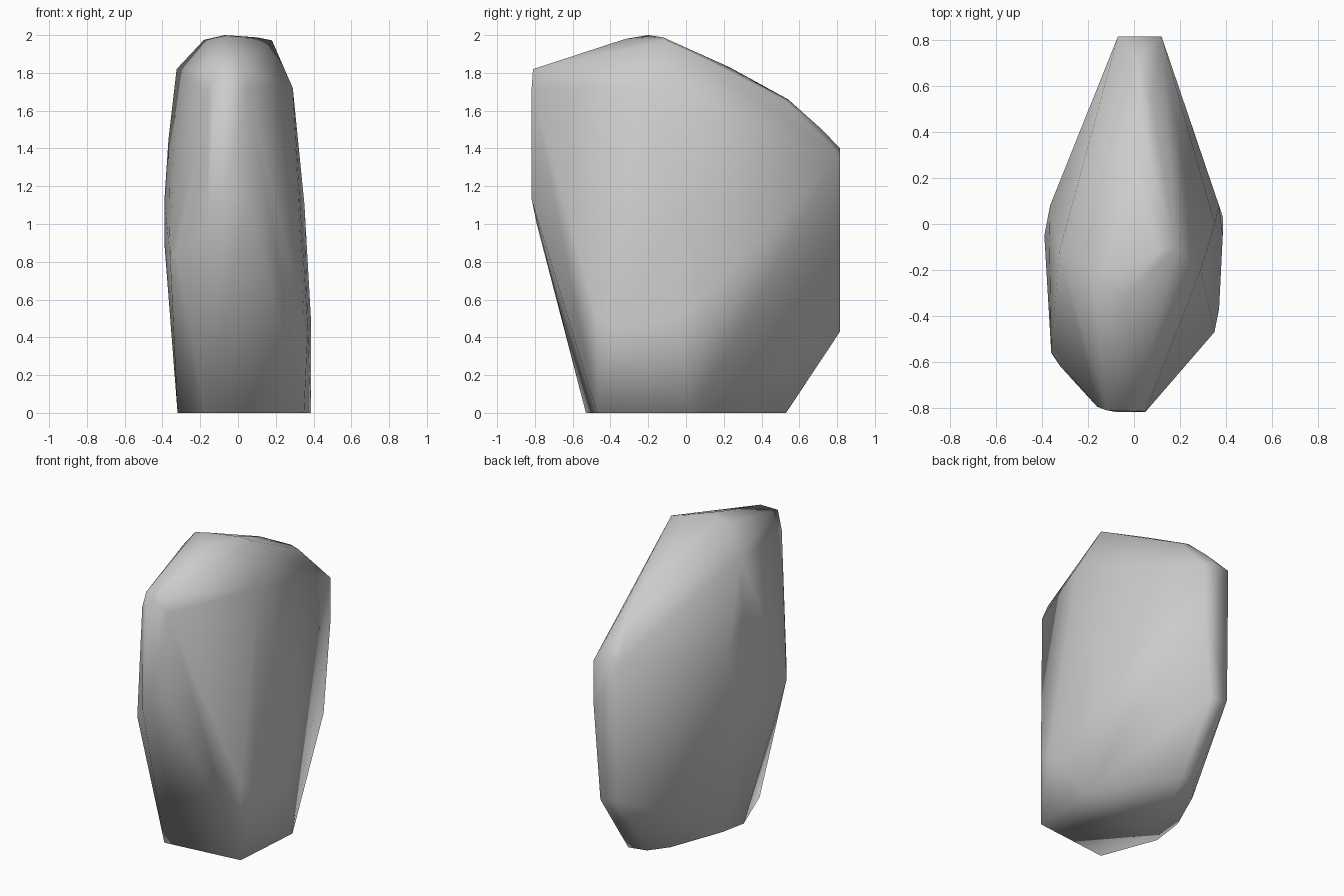
import bpy, bmesh, math

# Faceted boulder-like shell: tight skin stretched over horizontal groups of anchor points
foot = [(-.18, -.53, 0), (.35, -.47, 0), (.387, .03, 0), (.06, .53, 0),
        (-.06, .5, 0), (-.15, .38, 0), (-.32, -.16, 0), (-.31, .05, .02)]
right_side = [(.35, -.47, .5), (.37, -.37, .45), (.386, -.05, .5),
              (.37, .08, .6), (.352, 0, 1.1), (.29, -.2, 1.72)]
left_side = [(-.36, -.56, .83), (-.32, -.62, .85), (-.39, -.05, .9),
             (-.39, -.05, 1.12), (-.365, .08, 1.2), (-.368, -.08, 1.45), (-.325, -.12, 1.82)]
nose = [(-.16, -.79, 1.0), (-.08, -.817, 1.13), (.05, -.817, 1.13),
        (-.16, -.795, 1.7), (.05, -.817, 1.72), (-.12, -.81, 1.82), (.01, -.81, 1.82)]
tail = [(.07, .815, .43), (-.06, .815, .46), (.12, .815, 1.05),
        (.12, .815, 1.36), (-.07, .815, 1.38), (.02, .815, 1.4)]
crown = [(-.18, -.2, 1.975), (-.07, -.2, 2.0), (.1, -.12, 1.988), (.18, -.1, 1.972),
         (-.05, -.32, 1.98), (0, .23, 1.83), (.08, .23, 1.82),
         (.02, .54, 1.66), (.08, .53, 1.65), (.02, .72, 1.5)]

bm = bmesh.new()
for group in (foot, right_side, left_side, nose, tail, crown):
    for p in group:
        bm.verts.new(p)
hull = bmesh.ops.convex_hull(bm, input=bm.verts[:])
spare = {g for g in hull["geom_interior"] + hull["geom_unused"] if isinstance(g, bmesh.types.BMVert)}
bmesh.ops.delete(bm, geom=list(spare), context='VERTS')
bmesh.ops.recalc_face_normals(bm, faces=bm.faces[:])

mesh = bpy.data.meshes.new("shell")
bm.to_mesh(mesh)
bm.free()
shell = bpy.data.objects.new("shell", mesh)
bpy.context.collection.objects.link(shell)

# Fully soft shading, also around the base rim
bpy.context.view_layer.objects.active = shell
shell.select_set(True)
bpy.ops.object.shade_smooth_by_angle(angle=math.radians(180))
